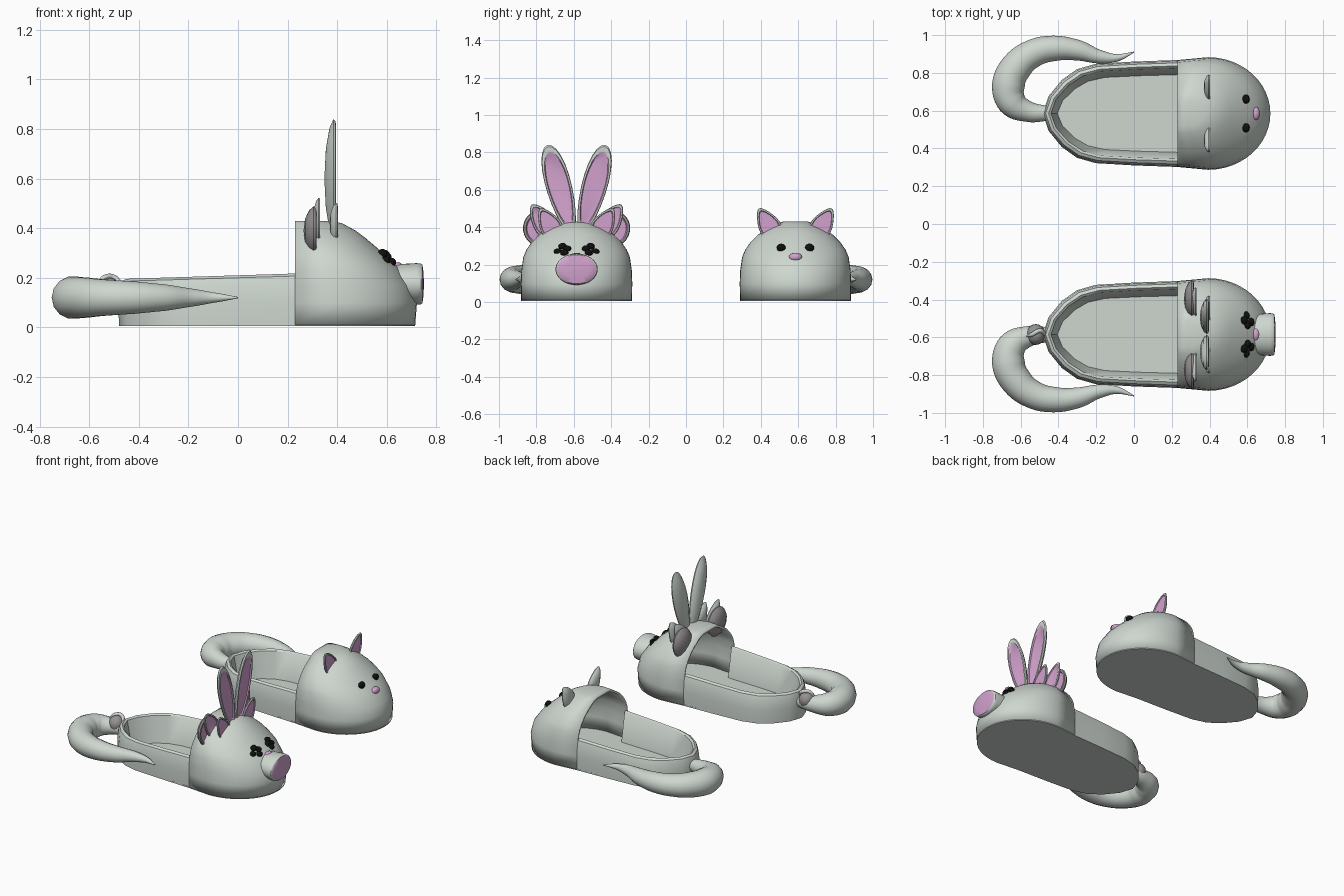
import bpy, bmesh
from math import sin, cos, pi
from mathutils import Vector

old = bpy.data.objects.get("Cube")
if old:
    bpy.data.objects.remove(old, do_unlink=True)


def material(name, r, g, b):
    m = bpy.data.materials.new(name)
    m.use_nodes = True
    m.diffuse_color = (r, g, b, 1)
    m.node_tree.nodes["Principled BSDF"].inputs["Base Color"].default_value = (r, g, b, 1)
    return m


PALE = material("pale grey felt", .62, .68, .63)
PINK = material("pink", .64, .36, .61)
GREY = material("warm grey", .31, .29, .30)
BLACK = material("black", .005, .005, .005)


def smooth(ob, angle=40):
    bpy.ops.object.select_all(action='DESELECT')
    ob.select_set(True)
    bpy.context.view_layer.objects.active = ob
    bpy.ops.object.shade_smooth_by_angle(angle=angle * pi / 180)


def loft(name, rings, mats, closed=True, cap_start=False, cap_end=False, second_from=999):
    """Skin rings of points; strips from second_from on use the second material."""
    bm = bmesh.new()
    vs = [[bm.verts.new(p) for p in ring] for ring in rings]
    n = len(rings[0])
    for k, (a, b) in enumerate(zip(vs, vs[1:])):
        for i in range(n if closed else n - 1):
            j = (i + 1) % n
            f = bm.faces.new((a[i], a[j], b[j], b[i]))
            f.material_index = int(k >= second_from)
    if cap_start:
        bm.faces.new(vs[0][::-1])
    if cap_end:
        bm.faces.new(vs[-1]).material_index = len(mats) - 1
    bmesh.ops.recalc_face_normals(bm, faces=bm.faces)
    me = bpy.data.meshes.new(name)
    bm.to_mesh(me)
    bm.free()
    for m in mats:
        me.materials.append(m)
    ob = bpy.data.objects.new(name, me)
    bpy.context.collection.objects.link(ob)
    smooth(ob)
    return ob


def ball(name, loc, size, mat):
    bpy.ops.mesh.primitive_uv_sphere_add(segments=20, ring_count=12, location=loc)
    ob = bpy.context.object
    ob.name = name
    ob.scale = size
    ob.data.materials.append(mat)
    smooth(ob, 60)


def tube(name, points, mat):
    """Tapered round tube through (x, y, z, radius) points."""
    cu = bpy.data.curves.new(name, 'CURVE')
    cu.dimensions = '3D'
    cu.bevel_depth = 1
    cu.bevel_resolution = 5
    cu.resolution_u = 6
    cu.use_fill_caps = True
    sp = cu.splines.new('BEZIER')
    sp.bezier_points.add(len(points) - 1)
    for bp, (x, y, z, r) in zip(sp.bezier_points, points):
        bp.co = (x, y, z)
        bp.radius = r
        bp.handle_left_type = bp.handle_right_type = 'AUTO'
    ob = bpy.data.objects.new(name, cu)
    bpy.context.collection.objects.link(ob)
    cu.materials.append(mat)
    bpy.ops.object.select_all(action='DESELECT')
    ob.select_set(True)
    bpy.context.view_layer.objects.active = ob
    bpy.ops.object.convert(target='MESH')
    smooth(bpy.context.object, 60)


def ear(name, x, base, tip, width, depth, skew, mat):
    """Leaf-shaped ear: domed back, raised rim, sunken pink front."""
    b, t = Vector(base), Vector(tip)
    axis, mid = t - b, (t + b) / 2
    side = Vector((-axis.y, axis.x)).normalized()
    outline = []
    for i in range(24):
        a = 2 * pi * i / 24
        outline.append(-axis * cos(a) / 2 + side * width * sin(a) * (1 + skew * cos(a)))
    rings = []
    for s, dx in ((.05, -1), (.5, -.85), (.85, -.45), (1, 0), (.96, .25), (.84, .3), (.78, .08)):
        rings.append([(x + dx * depth, mid.x + p.x * s, mid.y + p.y * s) for p in outline])
    loft(name, rings, [mat, PINK], cap_start=True, cap_end=True, second_from=5)


# Half outline of the heel (x, half width) and its wall section (z, inset)
HEEL = [(.23, .28), (0, .272), (-.2, .26), (-.3, .232), (-.38, .175), (-.45, .09), (-.48, 0)]
WALL = [(.01, 0), (.1, -.003), (.17, .003), (.2, .012), (.21, .028), (.2, .04), (.012, .075)]
# Toe cover levels: z, half width, tip x
TOE = [(.01, .296, .715), (.1, .298, .722), (.17, .295, .702), (.24, .285, .65),
       (.28, .268, .608), (.32, .24, .562), (.36, .2, .515), (.39, .155, .475),
       (.42, .105, .42), (.43, .065, .37)]
TAIL = [(-.46, 0, .04), (-.56, .01, .055), (-.645, .06, .078), (-.665, .15, .087),
        (-.62, .25, .083), (-.53, .32, .074), (-.42, .345, .067), (-.3, .335, .055),
        (-.18, .3, .036), (-.09, .295, .02), (0, .325, .003)]


def heel_ring(cy, z, inset):
    half = [(.23 + (x - .23) * (1 - inset / .71), y * (1 - inset / .28)) for x, y in HEEL]
    full = half + [(x, -y) for x, y in half[-2::-1]]
    return [(x, cy + y, z * (1 + .15 * x)) for x, y in full]


def toe_ring(cy, z, w, tip):
    cx = .23 + .33 * (tip - .23)
    pts = [(.23, -.95 * w)]
    for i in range(25):
        a = pi * (i / 24 - .5)
        pts.append((cx + (tip - cx) * cos(a), w * sin(a)))
    pts.append((.23, .95 * w))
    return [(x, cy + y, z) for x, y in pts]


def slipper(label, s):
    cy = s * .585
    # Shoe: heel wall, toe cover and sole
    loft(label + " heel_wall", [heel_ring(cy, z, i) for z, i in WALL], [PALE], closed=False)
    toe = loft(label + " toe_cover", [toe_ring(cy, *lv) for lv in TOE], [PALE],
               closed=False, cap_end=True)
    mod = toe.modifiers.new("thickness", 'SOLIDIFY')
    mod.thickness = .015
    mod.offset = -1
    edge = toe_ring(cy, *TOE[0]) + heel_ring(cy, .01, 0)[1:-1]
    loft(label + " sole", [[(x, y, z) for x, y, _ in edge] for z in (.005, .014)],
         [PALE], cap_start=True, cap_end=True)
    # Curled tail
    tube(label + " tail", [(x, cy + s * y, .12, r) for x, y, r in TAIL], PALE)
    # Nose and pointed ears
    ball(label + " nose", (.645, cy, .24), (.022, .035, .023), PINK)
    for k in (-1, 1):
        ear(label + " pointed_ear", .395, (cy + k * .1, .34), (cy + k * .195, .5),
            .056, .025, .4, PALE)
    return cy


# Plain slipper
cy = slipper("plain", 1)
for k in (-1, 1):
    ball("plain eye", (.593, cy + k * .076, .29), (.02, .024, .022), BLACK)

# Slipper with many ears, snout and extra tail
cy = slipper("mixed", -1)
for k in (-1, 1):
    for x, off, z in ((.583, .075, .297), (.6, .05, .283), (.593, .1, .268), (.618, .065, .262)):
        ball("mixed eye", (x, cy + k * off, z), (.02, .022, .019), BLACK)
    ear("long_ear", .385, (cy + k * .025, .36), (cy + k * .155, .84), .068, .036, -.18, PALE)
    ear("back_ear", .325, (cy + k * .12, .35), (cy + k * .24, .52), .06, .022, .35, PALE)
    ear("round_ear", .305, (cy + k * .13, .31), (cy + k * .25, .47), .095, .04, 0, GREY)


def snout_ring(x, s):
    return [(x, cy + .113 * s * cos(2 * pi * i / 32), .175 + .084 * s * sin(2 * pi * i / 32))
            for i in range(32)]


loft("snout", [snout_ring(x, s) for x, s in
               ((.6, .9), (.66, .96), (.72, 1), (.738, .98), (.744, .92), (.748, .6), (.75, .1))],
     [PALE, PINK], cap_end=True, second_from=4)
ball("tail_puff", (-.52, cy, .145), (.05, .055, .055), GREY)
tube("small_curl", [(-.47, cy, .16, .012), (-.5, cy + .02, .2, .012),
                    (-.54, cy, .2, .011), (-.57, cy - .01, .17, .004)], PALE)
